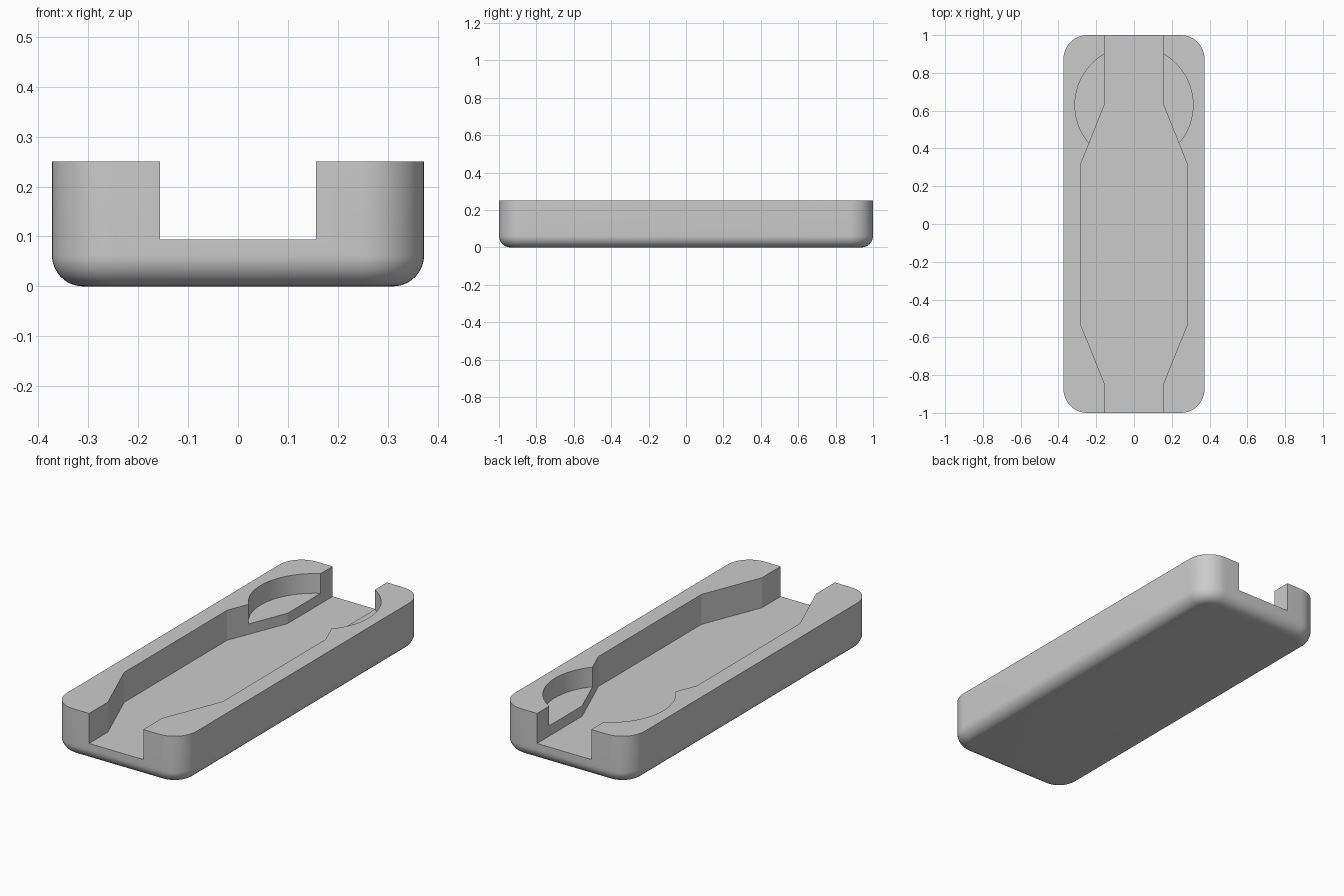
import bpy, bmesh, math

cube = bpy.data.objects.get("Cube")
if cube:
    bpy.data.objects.remove(cube, do_unlink=True)

HALF_W, HALF_L, HEIGHT = 0.373, 1.0, 0.25
CORNER_R, FILLET_R = 0.125, 0.0625
CHANNEL_Z, RECESS_Z = 0.094, 0.148
STEPS = 12

grey = bpy.data.materials.new("warm_grey")
grey.use_nodes = True
colour = (0.6, 0.6, 0.6, 1)
grey.diffuse_color = colour
grey.node_tree.nodes["Principled BSDF"].inputs["Base Color"].default_value = colour


def loft(name, rings):
    """Closed solid skinned through equal-length rings, bottom to top."""
    bm = bmesh.new()
    loops = [[bm.verts.new(p) for p in ring] for ring in rings]
    bm.faces.new(loops[0][::-1])
    bm.faces.new(loops[-1])
    for low, high in zip(loops, loops[1:]):
        for i in range(len(low)):
            j = (i + 1) % len(low)
            bm.faces.new((low[i], low[j], high[j], high[i]))
    bmesh.ops.recalc_face_normals(bm, faces=bm.faces)
    mesh = bpy.data.meshes.new(name)
    bm.to_mesh(mesh)
    bm.free()
    mesh.materials.append(grey)
    obj = bpy.data.objects.new(name, mesh)
    bpy.context.collection.objects.link(obj)
    return obj


def rounded_ring(inset, z):
    """Rounded rectangle, shrunk by inset."""
    r = CORNER_R - inset
    ring = []
    for k, (sx, sy) in enumerate([(1, 1), (-1, 1), (-1, -1), (1, -1)]):
        for i in range(STEPS + 1):
            a = (k + i / STEPS) * math.pi / 2
            ring.append((sx * (HALF_W - CORNER_R) + r * math.cos(a),
                         sy * (HALF_L - CORNER_R) + r * math.sin(a), z))
    return ring


def prism(name, outline, z):
    return loft(name, [[(x, y, h) for x, y in outline] for h in (z, HEIGHT + 0.1)])


# Body with rounded corners and a filleted underside
rings = []
for i in range(STEPS + 1):
    a = i / STEPS * math.pi / 2
    rings.append(rounded_ring(FILLET_R * (1 - math.sin(a)), FILLET_R * (1 - math.cos(a))))
rings.append(rounded_ring(0, HEIGHT))
body = loft("tray_body", rings)

# Stepped channel running the full length
side = [(0.156, -1.1), (0.156, -0.845), (0.283, -0.53),
        (0.283, 0.315), (0.156, 0.63), (0.156, 1.1)]
channel = prism("channel_cutter", side + [(-x, y) for x, y in reversed(side)], CHANNEL_Z)

# Shallower round recess near the back
angles = [2 * math.pi * i / 72 for i in range(72)]
recess = prism("recess_cutter",
               [(0.3125 * math.cos(a), 0.63 + 0.3125 * math.sin(a)) for a in angles], RECESS_Z)

# Carve both and drop the cutters
bpy.ops.object.select_all(action='DESELECT')
bpy.context.view_layer.objects.active = body
body.select_set(True)
for cutter in (channel, recess):
    cutter.hide_render = True
    mod = body.modifiers.new(cutter.name, 'BOOLEAN')
    mod.operation = 'DIFFERENCE'
    mod.solver = 'EXACT'
    mod.object = cutter
    bpy.ops.object.modifier_apply(modifier=mod.name)
    bpy.data.objects.remove(cutter, do_unlink=True)

bpy.ops.object.shade_smooth_by_angle(angle=math.radians(15))
